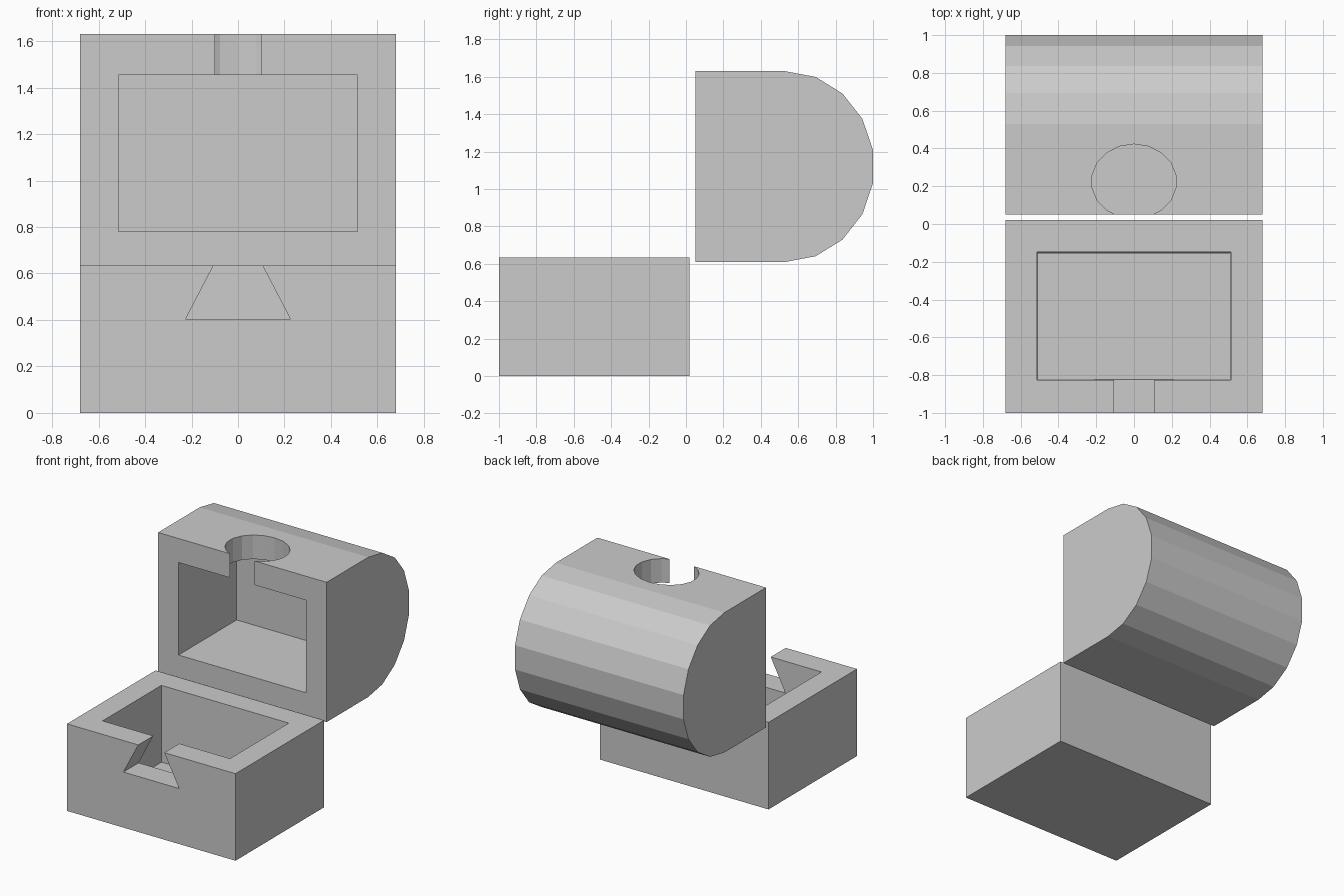
import bpy, bmesh, math

if "Cube" in bpy.data.objects:
    bpy.data.objects.remove(bpy.data.objects["Cube"])

# One plain material
grey = bpy.data.materials.new("plain_grey")
grey.diffuse_color = (0.6, 0.6, 0.6, 1)
grey.use_nodes = True
grey.node_tree.nodes["Principled BSDF"].inputs["Base Color"].default_value = grey.diffuse_color


def loft(name, ring_a, ring_b):
    """Solid between two matching rings of points."""
    bm = bmesh.new()
    a = [bm.verts.new(p) for p in ring_a]
    b = [bm.verts.new(p) for p in ring_b]
    n = len(a)
    bm.faces.new(a)
    bm.faces.new(b[::-1])
    for i in range(n):
        j = (i + 1) % n
        bm.faces.new((a[j], a[i], b[i], b[j]))
    bmesh.ops.recalc_face_normals(bm, faces=bm.faces)
    me = bpy.data.meshes.new(name)
    bm.to_mesh(me)
    bm.free()
    me.materials.append(grey)
    ob = bpy.data.objects.new(name, me)
    bpy.context.collection.objects.link(ob)
    return ob


def rect(x, y0, y1, z):
    return [(-x, y0, z), (x, y0, z), (x, y1, z), (-x, y1, z)]


def box(name, x, y0, y1, z0, z1):
    return loft(name, rect(x, y0, y1, z0), rect(x, y0, y1, z1))


def carve(body, cutters):
    """Subtract the cutters, keep the result and remove the helpers."""
    for c in cutters:
        c.hide_render = True
        mod = body.modifiers.new(c.name, 'BOOLEAN')
        mod.operation = 'DIFFERENCE'
        mod.solver = 'EXACT'
        mod.object = c
    deps = bpy.context.evaluated_depsgraph_get()
    me = bpy.data.meshes.new_from_object(body.evaluated_get(deps))
    body.modifiers.clear()
    body.data = me
    for c in cutters:
        bpy.data.objects.remove(c)


# Base: block with a slightly tapered pocket and a dovetail notch in front
W, PW = 0.68, 0.515
base = box("base_box", W, -1.0, 0.02, 0.0, 0.635)
floor, over = 0.08, 0.70
pocket = loft("base_pocket", rect(PW - 0.008, -0.82, -0.157, floor),
              rect(PW, -0.828, -0.148, over))
# dovetail sides run on above the rim so the cut is clean
slope = (0.225 - 0.105) / (0.635 - 0.405)
top_x = 0.105 - slope * 0.06
tail = [(-0.225, 0.405), (0.225, 0.405), (top_x, 0.695), (-top_x, 0.695)]
notch = loft("dovetail_notch", [(x, -1.1, z) for x, z in tail],
             [(x, -0.75, z) for x, z in tail])
carve(base, [pocket, notch])

# Lid: standing open, flat rim facing front and faceted rounded back
profile = [(0.05, 0.61)]
for k in range(-90, 91, 20):
    t = math.radians(k)
    profile.append((0.53 + 0.477 * math.cos(t), 1.12 + 0.51 * math.sin(t)))
profile.append((0.05, 1.63))
lid = loft("rounded_lid", [(-W, y, z) for y, z in profile],
           [(W, y, z) for y, z in profile])
lid_pocket = box("lid_pocket", PW, -0.05, 0.72, 0.78, 1.455)
# Round hole that breaks out through the rim
ring = [(0.225 * math.cos(math.radians(10 + 20 * i)),
         0.225 + 0.198 * math.sin(math.radians(10 + 20 * i)))
        for i in range(18)]
hole = loft("round_hole", [(x, y, 1.3) for x, y in ring],
            [(x, y, 1.8) for x, y in ring])
carve(lid, [lid_pocket, hole])
